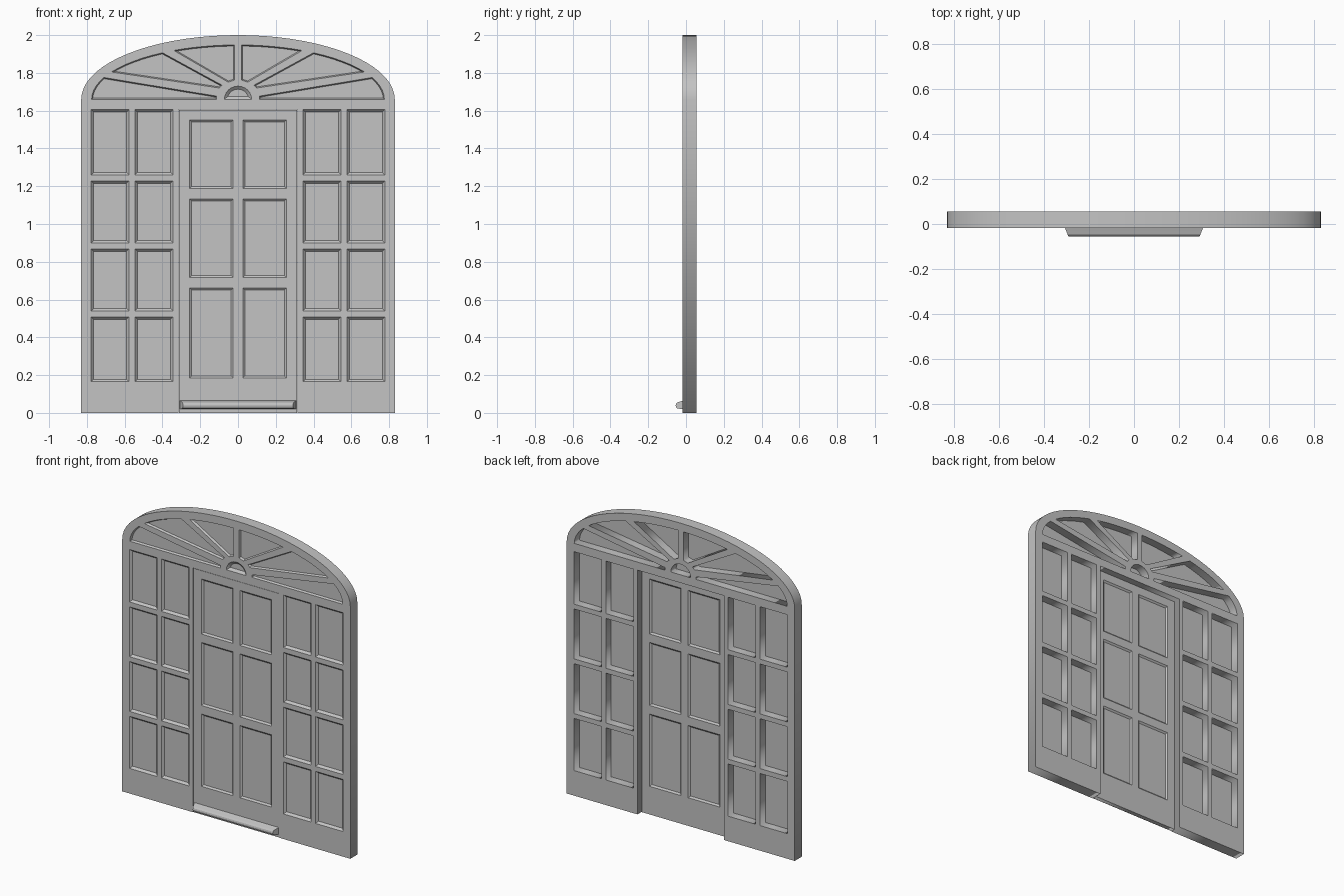
import bpy, bmesh, math

cube = bpy.data.objects.get("Cube")
if cube:
    bpy.data.objects.remove(cube, do_unlink=True)

FRONT, BACK = -0.018, 0.055
DOOR_FRONT, DOOR_BACK = -0.015, 0.014
SPRING = 1.66

grey = bpy.data.materials.new("plain grey")
grey.use_nodes = True
colour = (0.55, 0.55, 0.55, 1)
grey.diffuse_color = colour
grey.node_tree.nodes["Principled BSDF"].inputs["Base Color"].default_value = colour


def rect(x0, x1, z0, z1):
    return [(x0, z0), (x1, z0), (x1, z1), (x0, z1)]


def mirror(outline):
    return [(-x, z) for x, z in reversed(outline)]


def arc(a, b, x0, x1, steps):
    """Points on an elliptic arch between two x positions."""
    t0, t1 = math.acos(x0 / a), math.acos(x1 / a)
    ts = [t0 + (t1 - t0) * i / steps for i in range(steps + 1)]
    return [(a * math.cos(t), SPRING + b * math.sin(t)) for t in ts]


def slab(name, outlines, y0, y1):
    """Flat board with holes, standing upright between two depths."""
    curve = bpy.data.curves.new(name, "CURVE")
    curve.dimensions, curve.fill_mode = "2D", "BOTH"
    curve.extrude = (y1 - y0) / 2
    for outline in outlines:
        spline = curve.splines.new("POLY")
        spline.points.add(len(outline) - 1)
        for p, (x, z) in zip(spline.points, outline):
            p.co = (x, z, 0, 1)
        spline.use_cyclic_u = True
    obj = bpy.data.objects.new(name, curve)
    bpy.context.collection.objects.link(obj)
    obj.rotation_euler.x = math.pi / 2
    obj.location.y = (y0 + y1) / 2
    bpy.ops.object.select_all(action="DESELECT")
    obj.select_set(True)
    bpy.context.view_layer.objects.active = obj
    bpy.ops.object.convert(target="MESH")
    obj = bpy.context.object
    obj.data.materials.clear()
    obj.data.materials.append(grey)
    return obj


def finish(bm, name):
    mesh = bpy.data.meshes.new(name)
    bm.to_mesh(mesh)
    bm.free()
    mesh.materials.append(grey)
    obj = bpy.data.objects.new(name, mesh)
    bpy.context.collection.objects.link(obj)
    return obj


def sheets(name, outlines, layers):
    """Panel faces; each layer is (depth, facing, rim width, recess)."""
    bm = bmesh.new()
    for outline in outlines:
        for y, facing, rim, recess in layers:
            face = bm.faces.new([bm.verts.new((x, y, z)) for x, z in outline])
            face.normal_update()
            if face.normal.y * facing < 0:
                face.normal_flip()
            if rim:
                bmesh.ops.inset_region(bm, faces=[face], thickness=rim, depth=-recess,
                                       use_boundary=True, use_even_offset=True)
    return finish(bm, name)


# Side light openings
side_rows = [(0.165, 0.508), (0.54, 0.868), (0.90, 1.228), (1.26, 1.605)]
side_lights = []
for x0, x1 in [(0.344, 0.545), (0.577, 0.777)]:
    for z0, z1 in side_rows:
        side_lights += [rect(x0, x1, z0, z1), rect(-x1, -x0, z0, z1)]

# Fanlight openings: three wedges per half
A, B = 0.775, 0.288
wedges = [
    arc(A, B, A, 0.71, 5) + [(0.113, 1.677), (0.113, SPRING)],
    arc(A, B, 0.67, 0.40, 6) + [(0.085, 1.735), (0.099, 1.72)],
    arc(A, B, 0.34, 0.019, 6) + [(0.019, 1.762), (0.052, 1.751)],
]
fan = wedges + [mirror(w) for w in wedges]
hub = [(0.072 * math.cos(math.pi * i / 12), SPRING + 0.07 * math.sin(math.pi * i / 12))
       for i in range(13)]

# Arched surround with the doorway notch
outline = [(-0.83, 0), (-0.315, 0), (-0.315, 1.607), (0.315, 1.607), (0.315, 0), (0.83, 0)]
outline += arc(0.83, 0.34, 0.83, -0.83, 36)
slab("arched_surround", [outline] + side_lights + fan + [hub], FRONT, BACK)

# Panes with sloping front rims
sheets("side_light_panes", side_lights, [(FRONT, -1, 0.013, 0.014), (0.0, 1, 0, 0)])
sheets("fanlight_panes", fan, [(FRONT, -1, 0.006, 0.014), (0.0, 1, 0, 0)])
sheets("fanlight_hub", [hub], [(FRONT, -1, 0.016, 0.014), (0.0, 1, 0, 0)])

# Door leaf and its six panels, moulded on both faces
panels = []
for z0, z1 in [(0.185, 0.661), (0.717, 1.132), (1.187, 1.55)]:
    panels += [rect(0.026, 0.256, z0, z1), rect(-0.256, -0.026, z0, z1)]
slab("door_leaf", [rect(-0.312, 0.312, 0, 1.604)] + panels, DOOR_FRONT, DOOR_BACK)
sheets("door_panels", panels,
       [(DOOR_FRONT, -1, 0.011, 0.009), (DOOR_BACK, 1, 0.011, 0.009)])

# Rounded weather bar at the foot of the door, with tapered ends
profile = [(-0.012, 0.066), (-0.03, 0.06), (-0.046, 0.055), (-0.053, 0.047),
           (-0.055, 0.038), (-0.052, 0.028), (-0.046, 0.023), (-0.012, 0.02)]
bm = bmesh.new()
ends = []
for side in (-1, 1):
    ends.append([bm.verts.new((side * (0.313 + 0.4 * y), y, z)) for y, z in profile])
    bm.faces.new(ends[-1])
for i in range(len(profile)):
    j = (i + 1) % len(profile)
    bm.faces.new([ends[0][i], ends[0][j], ends[1][j], ends[1][i]])
bmesh.ops.recalc_face_normals(bm, faces=bm.faces)
finish(bm, "weather_bar")
